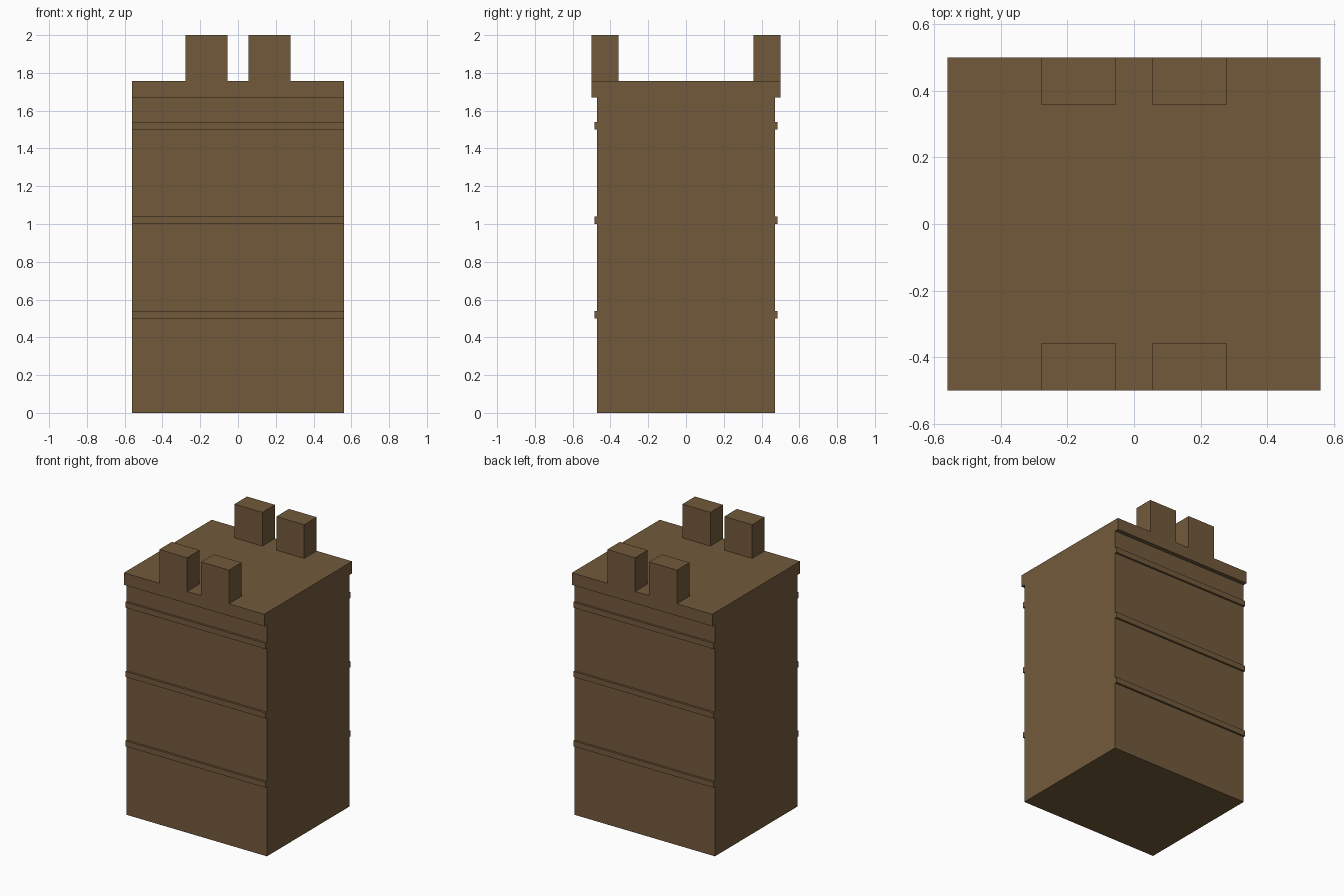
import bpy, bmesh

if "Cube" in bpy.data.objects:
    bpy.data.objects.remove(bpy.data.objects["Cube"])

HALF_W = 0.56    # half width along x
WALL = 0.47      # half depth of the wall
BAND = 0.485     # half depth of the raised bands
CAP = 0.5        # half depth of the parapet slab
CAP_Z, ROOF_Z, TOP_Z = 1.67, 1.757, 2.0

brown = bpy.data.materials.new("brown stone")
brown.diffuse_color = (0.171, 0.102, 0.0437, 1)
brown.use_nodes = True
brown.node_tree.nodes["Principled BSDF"].inputs["Base Color"].default_value = brown.diffuse_color


def finish(name, bm):
    bmesh.ops.recalc_face_normals(bm, faces=bm.faces)
    mesh = bpy.data.meshes.new(name)
    bm.to_mesh(mesh)
    bm.free()
    mesh.materials.append(brown)
    obj = bpy.data.objects.new(name, mesh)
    bpy.context.collection.objects.link(obj)


# Tower: side profile with bands and overhanging cap, extruded along x
side = [(WALL, 0)]
for z in (0.5, 1.0, 1.5):
    side += [(WALL, z), (BAND, z), (BAND, z + 0.04), (WALL, z + 0.04)]
side += [(WALL, CAP_Z), (CAP, CAP_Z), (CAP, ROOF_Z)]
profile = side + [(-y, z) for y, z in reversed(side)]

bm = bmesh.new()
face = bm.faces.new([bm.verts.new((-HALF_W, y, z)) for y, z in profile])
ext = bmesh.ops.extrude_face_region(bm, geom=[face], use_keep_orig=True)
verts = [g for g in ext["geom"] if isinstance(g, bmesh.types.BMVert)]
bmesh.ops.translate(bm, verts=verts, vec=(2 * HALF_W, 0, 0))
finish("tower", bm)

# Battlements: two blocks on the front edge and two on the back edge
for sy, row in ((-1, "front"), (1, "back")):
    for sx, col in ((-1, "left"), (1, "right")):
        bm = bmesh.new()
        bmesh.ops.create_cube(bm, size=1)
        bmesh.ops.scale(bm, vec=(0.222, 0.143, TOP_Z - ROOF_Z), verts=bm.verts)
        bmesh.ops.translate(bm, verts=bm.verts,
                            vec=(sx * 0.167, sy * (CAP - 0.0715), (TOP_Z + ROOF_Z) / 2))
        finish(f"battlement_{row}_{col}", bm)
